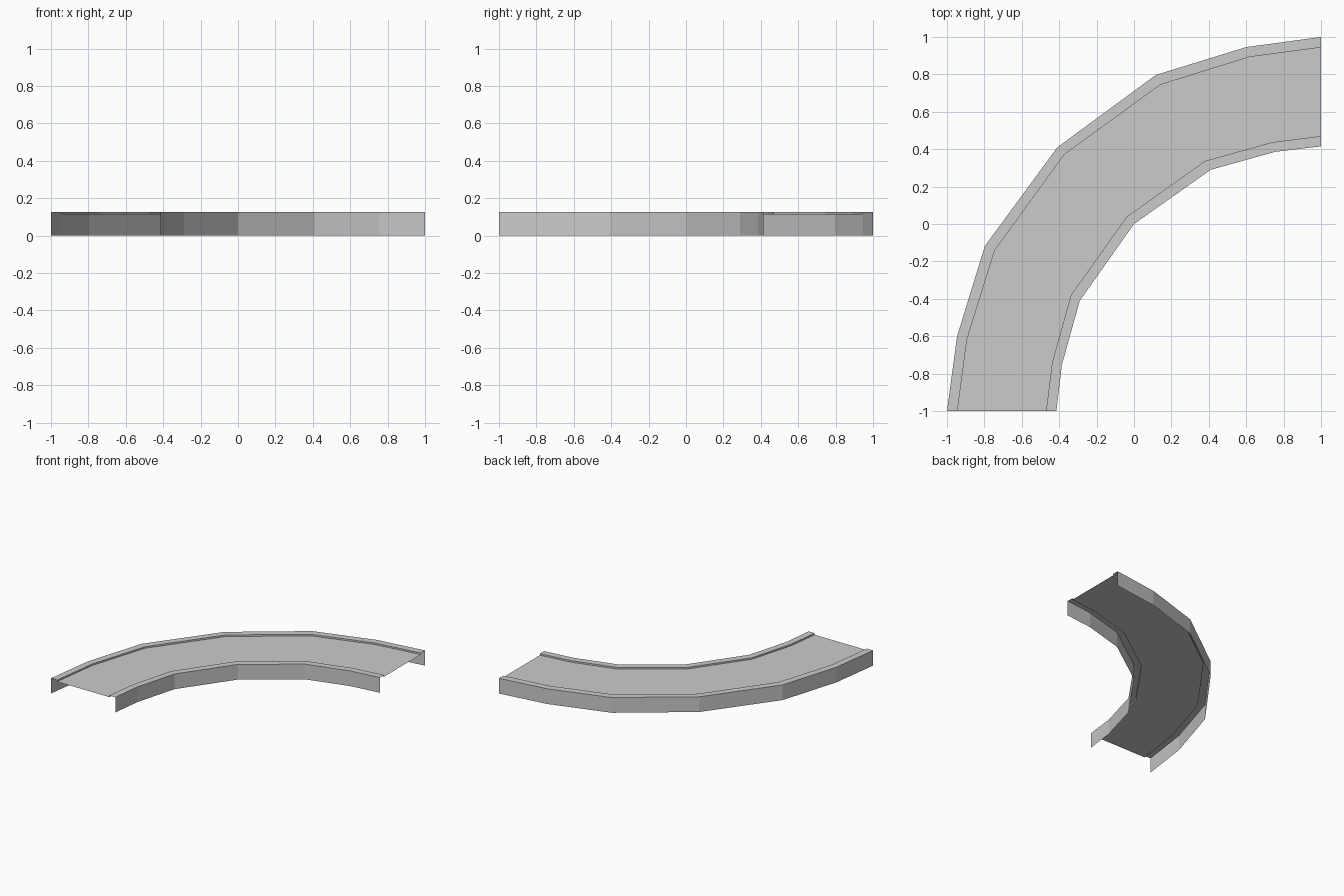
import bpy, bmesh

if "Cube" in bpy.data.objects:
    bpy.data.objects.remove(bpy.data.objects["Cube"])

TOP, DECK = 0.125, 0.112

def mirrored(half):
    # the bend is symmetric about the diagonal: (x, y) -> (-y, -x)
    return half + [(-y, -x) for x, y in reversed(half[:-1])]

# plan outlines, from the start of the bend to its middle
outer = mirrored([(-1, -1), (-0.946, -0.601), (-0.797, -0.117), (-0.41, 0.41)])
outer_lip = mirrored([(-0.944, -1), (-0.893, -0.617), (-0.745, -0.142), (-0.372, 0.372)])
inner_lip = mirrored([(-0.47, -1), (-0.438, -0.742), (-0.337, -0.38), (-0.039, 0.039)])
inner = mirrored([(-0.415, -1), (-0.386, -0.755), (-0.29, -0.41), (0, 0)])

def strip(name, rails):
    # loft flat quads through (outline, height) rails
    bm = bmesh.new()
    rows = [[bm.verts.new((x, y, z)) for x, y in pts] for pts, z in rails]
    for a, b in zip(rows, rows[1:]):
        for i in range(len(a) - 1):
            bm.faces.new((a[i], b[i], b[i + 1], a[i + 1]))
    mesh = bpy.data.meshes.new(name)
    bm.to_mesh(mesh)
    bm.free()
    bpy.context.collection.objects.link(bpy.data.objects.new(name, mesh))

# outer side wall, raised lip and small step down
strip("outer_kerb", [(outer, 0), (outer, TOP), (outer_lip, TOP), (outer_lip, DECK)])
# recessed deck
strip("deck", [(outer_lip, DECK), (inner_lip, DECK)])
# inner step, lip and side wall
strip("inner_kerb", [(inner_lip, DECK), (inner_lip, TOP), (inner, TOP), (inner, 0)])

for ob in bpy.context.collection.objects:
    bm = bmesh.new()
    bm.from_mesh(ob.data)
    # outlines run clockwise, so make every face point outward/upward
    deck_up = sum(f.normal.z for f in bm.faces)
    if deck_up < 0:
        bmesh.ops.reverse_faces(bm, faces=bm.faces[:])
    bm.to_mesh(ob.data)
    bm.free()
